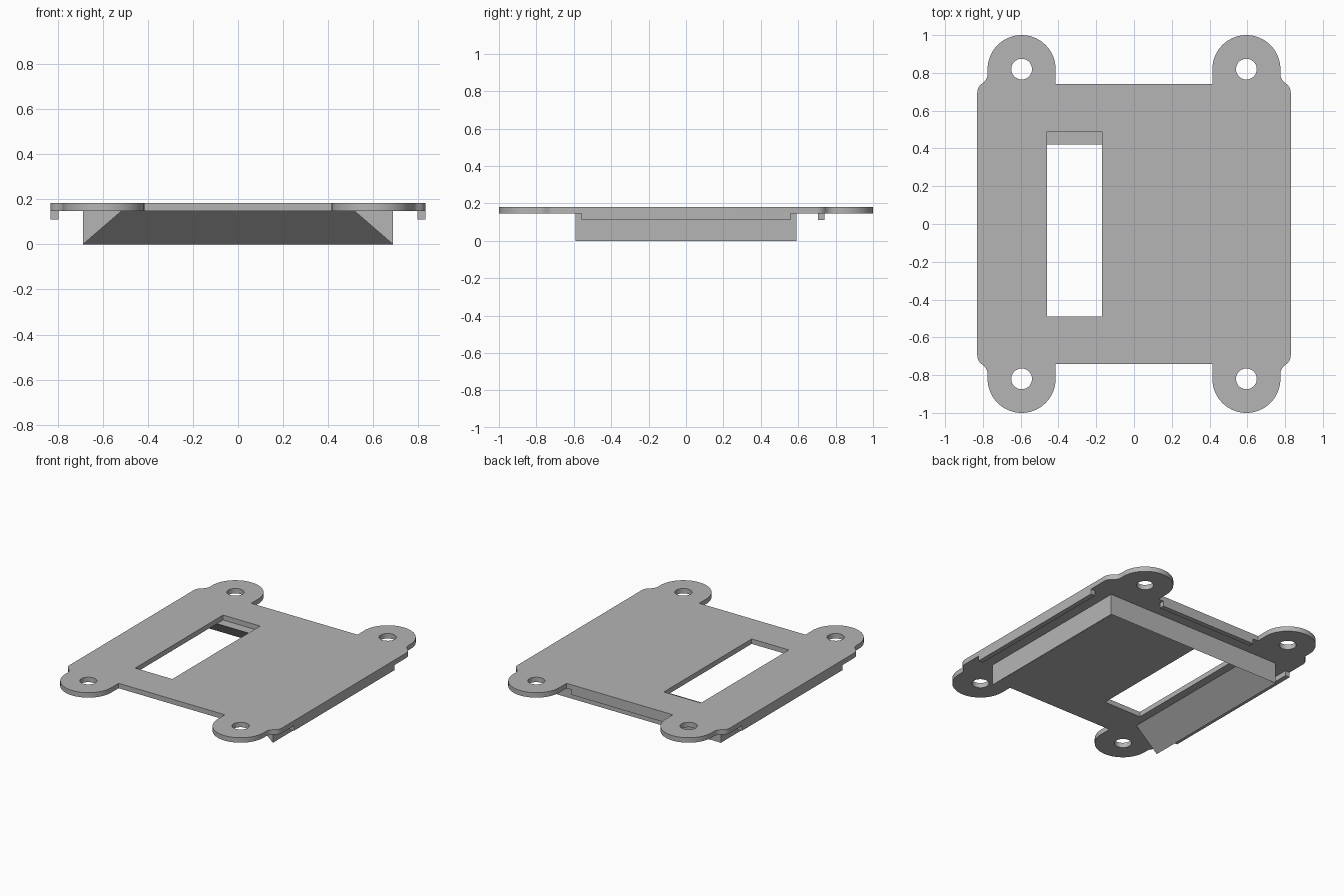
import bpy, bmesh, math
from mathutils import Matrix, Vector

if "Cube" in bpy.data.objects:
    bpy.data.objects.remove(bpy.data.objects["Cube"])

grey = bpy.data.materials.new("plain grey")
grey.use_nodes = True
grey.diffuse_color = (0.46, 0.46, 0.46, 1)
grey.node_tree.nodes["Principled BSDF"].inputs["Base Color"].default_value = (0.46, 0.46, 0.46, 1)

TOP, UNDER, LIP = 0.182, 0.147, 0.111
HALF_X, HALF_Y = 0.83, 0.74
TAB_X, TAB_Y, TAB_R, HOLE_R = 0.595, 0.82, 0.18, 0.055


def arc(cx, cy, r, start, end, steps):
    angles = [math.radians(start + (end - start) * i / steps) for i in range(steps + 1)]
    return [(cx + r * math.cos(a), cy + r * math.sin(a)) for a in angles]


def add_object(name, bm):
    bmesh.ops.remove_doubles(bm, verts=bm.verts, dist=1e-5)
    bmesh.ops.recalc_face_normals(bm, faces=bm.faces)
    mesh = bpy.data.meshes.new(name)
    bm.to_mesh(mesh)
    bm.free()
    mesh.materials.clear()
    mesh.materials.append(grey)
    obj = bpy.data.objects.new(name, mesh)
    bpy.context.collection.objects.link(obj)
    return obj


def add_box(name, low, high):
    low, high = Vector(low), Vector(high)
    bm = bmesh.new()
    size = Matrix.Diagonal((*(high - low), 1))
    bmesh.ops.create_cube(bm, size=1, matrix=Matrix.Translation((low + high) / 2) @ size)
    return add_object(name, bm)


# Outline of one corner: S-curved shoulder, then the round mounting tab
step = HALF_X - (TAB_X + TAB_R)
bend_r, bend = 0.059, 58
middle = 0.745
rise = bend_r * math.sin(math.radians(bend))
corner = arc(HALF_X - bend_r, middle - rise, bend_r, 0, bend, 6)
corner += arc(TAB_X + TAB_R + bend_r, middle + rise, bend_r, 180 + bend, 180, 6)
corner += arc(TAB_X, TAB_Y, TAB_R, 0, 180, 36)
corner.append((TAB_X - TAB_R, HALF_Y))
back = corner + [(-x, y) for x, y in reversed(corner)]
outline = back + [(x, -y) for x, y in reversed(back)]

# Plate with long slot and four screw holes
loops = [outline, [(-0.46, -0.49), (-0.17, -0.49), (-0.17, 0.49), (-0.46, 0.49)]]
for sx in (-1, 1):
    for sy in (-1, 1):
        loops.append(arc(sx * TAB_X, sy * TAB_Y, HOLE_R, 0, 360, 32)[:-1])
curve = bpy.data.curves.new("plate_profile", "CURVE")
curve.dimensions = "2D"
curve.fill_mode = "BOTH"
curve.extrude = (TOP - UNDER) / 2
for loop in loops:
    spline = curve.splines.new("POLY")
    spline.points.add(len(loop) - 1)
    for point, (x, y) in zip(spline.points, loop):
        point.co = (x, y, 0, 1)
    spline.use_cyclic_u = True
profile = bpy.data.objects.new("plate_profile", curve)
bpy.context.collection.objects.link(profile)
bpy.context.view_layer.update()
filled = bpy.data.meshes.new_from_object(profile.evaluated_get(bpy.context.evaluated_depsgraph_get()))
bm = bmesh.new()
bm.from_mesh(filled)
bmesh.ops.translate(bm, verts=bm.verts, vec=(0, 0, (TOP + UNDER) / 2))
bpy.data.objects.remove(profile)
bpy.data.curves.remove(curve)
bpy.data.meshes.remove(filled)
plate = add_object("mounting_plate", bm)
bpy.ops.object.select_all(action="DESELECT")
plate.select_set(True)
bpy.context.view_layer.objects.active = plate
bpy.ops.object.shade_smooth_by_angle(angle=math.radians(30))

# Sloped skirt below the plate, mitred at the back and open at the front
bm = bmesh.new()
wx, wy, slope = 0.687, 0.592, 0.17
sections = []
for sx, sy in ((-1, -1), (-1, 1), (1, 1), (1, -1)):
    inner_y = wy - slope if sy > 0 else -wy
    points = ((sx * wx, sy * wy, 0), (sx * wx, sy * wy, UNDER), (sx * (wx - slope), inner_y, UNDER))
    sections.append([bm.verts.new(p) for p in points])
for a, b in zip(sections, sections[1:]):
    for i in range(3):
        j = (i + 1) % 3
        bm.faces.new((a[i], a[j], b[j], b[i]))
bm.faces.new(sections[0])
bm.faces.new(sections[-1])
add_object("sloped_skirt", bm)

# Thin lips along both sides and the back edge
for name, sx in (("left_lip", 1), ("right_lip", -1)):
    xs = sorted((sx * HALF_X, sx * (HALF_X - 0.035)))
    add_box(name, (xs[0], -0.56, LIP), (xs[1], 0.56, UNDER))
add_box("back_lip", (-0.375, HALF_Y - 0.035, LIP), (0.375, HALF_Y, UNDER))
